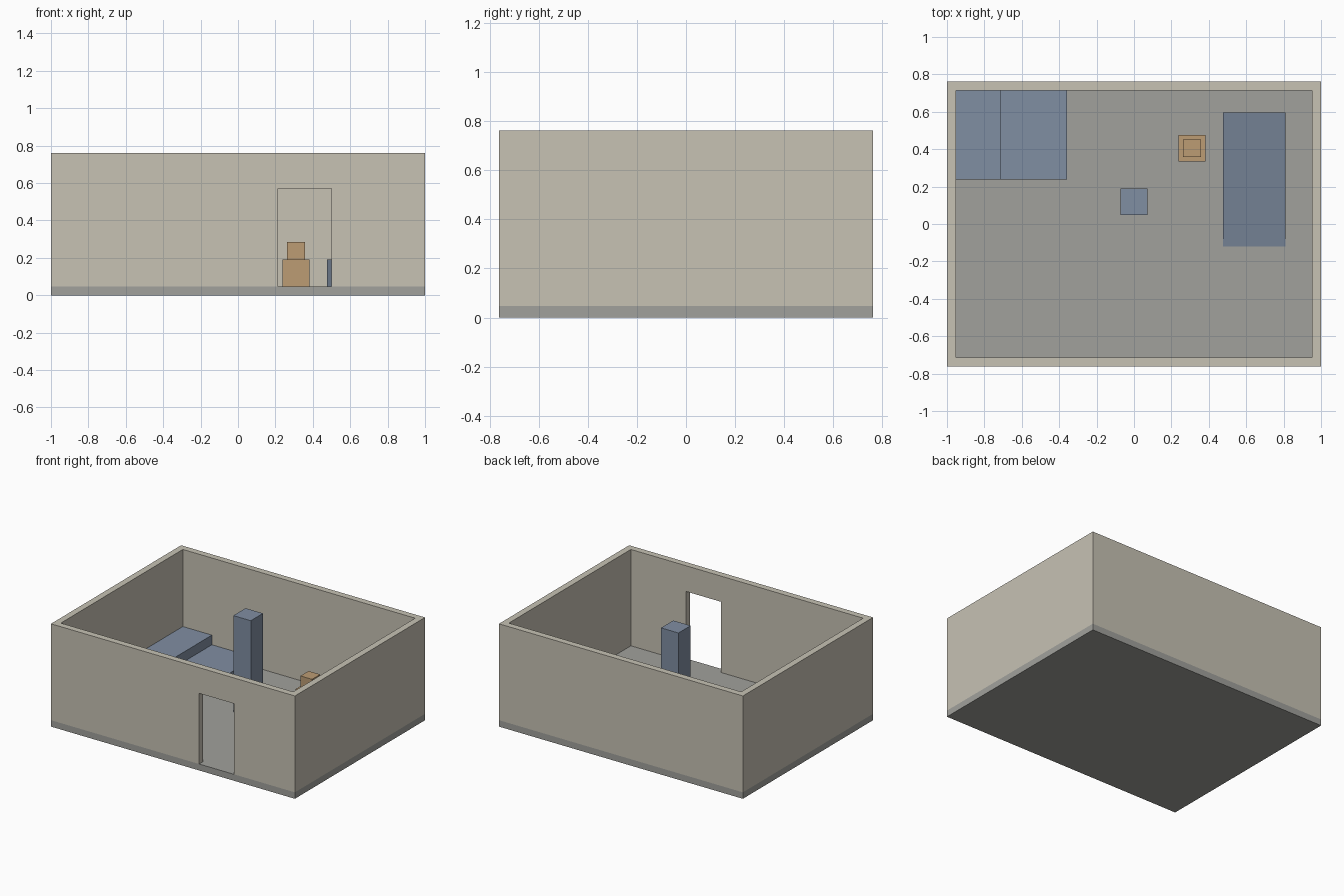
import bpy, bmesh
from mathutils import Vector

if "Cube" in bpy.data.objects:
    bpy.data.objects.remove(bpy.data.objects["Cube"])

U = 2 / 8.4          # one room unit (the room is 8.4 units wide)
FLOOR = 0.2          # floor thickness, in room units


def material(name, rgb):
    def lin(c):
        c /= 255
        return c / 12.92 if c <= 0.04045 else ((c + 0.055) / 1.055) ** 2.4
    m = bpy.data.materials.new(name)
    m.diffuse_color = (*[lin(c) for c in rgb], 1)
    m.use_nodes = True
    m.node_tree.nodes["Principled BSDF"].inputs["Base Color"].default_value = m.diffuse_color
    return m


WALL = material("warm grey plaster", (199, 194, 180))
GROUND = material("grey concrete", (161, 161, 156))
BLUE = material("slate blue", (128, 142, 162))
WOOD = material("tan wood", (188, 156, 116))


def prism(name, profile, depth, mat):
    """Extrude a flat profile of 3D points along the depth vector."""
    bm = bmesh.new()
    face = bm.faces.new([bm.verts.new(Vector(p) * U) for p in profile])
    ext = bmesh.ops.extrude_face_region(bm, geom=[face], use_keep_orig=True)
    verts = [g for g in ext["geom"] if isinstance(g, bmesh.types.BMVert)]
    bmesh.ops.translate(bm, verts=verts, vec=Vector(depth) * U)
    bmesh.ops.recalc_face_normals(bm, faces=bm.faces)
    mesh = bpy.data.meshes.new(name)
    bm.to_mesh(mesh)
    bm.free()
    mesh.materials.append(mat)
    ob = bpy.data.objects.new(name, mesh)
    bpy.context.collection.objects.link(ob)
    return ob


def box(name, x, y, z, mat):
    base = [(x[0], y[0], z[0]), (x[1], y[0], z[0]),
            (x[1], y[1], z[0]), (x[0], y[1], z[0])]
    return prism(name, base, (0, 0, z[1] - z[0]), mat)


def cut(ob, cutter):
    mod = ob.modifiers.new("cut", 'BOOLEAN')
    mod.operation = 'DIFFERENCE'
    mod.solver = 'EXACT'
    mod.object = cutter
    cutter.hide_render = True
    cutter.display_type = 'WIRE'


# Room shell: floor slab and open-topped walls with a doorway
box("floor", (-4.2, 4.2), (-3.2, 3.2), (0, FLOOR), GROUND)
walls = box("walls", (-4.2, 4.2), (-3.2, 3.2), (FLOOR, 3.2), WALL)
cut(walls, box("room_cutter", (-4, 4), (-3, 3), (-1, 4), WALL))
cut(walls, box("door_cutter", (0.9, 2.1), (-3.6, -2.8), (-0.5, 2.4), WALL))

# Two-level platform in the back left corner
box("high_platform", (-4, -3), (1, 3), (FLOOR, 0.8), BLUE)
box("low_platform", (-3, -1.5), (1, 3), (FLOOR, 0.5), BLUE)

# Column as tall as the walls
box("column", (-0.3, 0.3), (0.2, 0.8), (FLOOR, 3.2), BLUE)

# Ramp rising towards the back
prism("ramp", [(2, -0.5, FLOOR), (2, 2.5, FLOOR), (2, 2.5, 0.8)], (1.4, 0, 0), BLUE)

# Stacked crates
box("large_crate", (1, 1.6), (1.4, 2), (FLOOR, 0.8), WOOD)
box("small_crate", (1.1, 1.5), (1.5, 1.9), (0.8, 1.2), WOOD)
